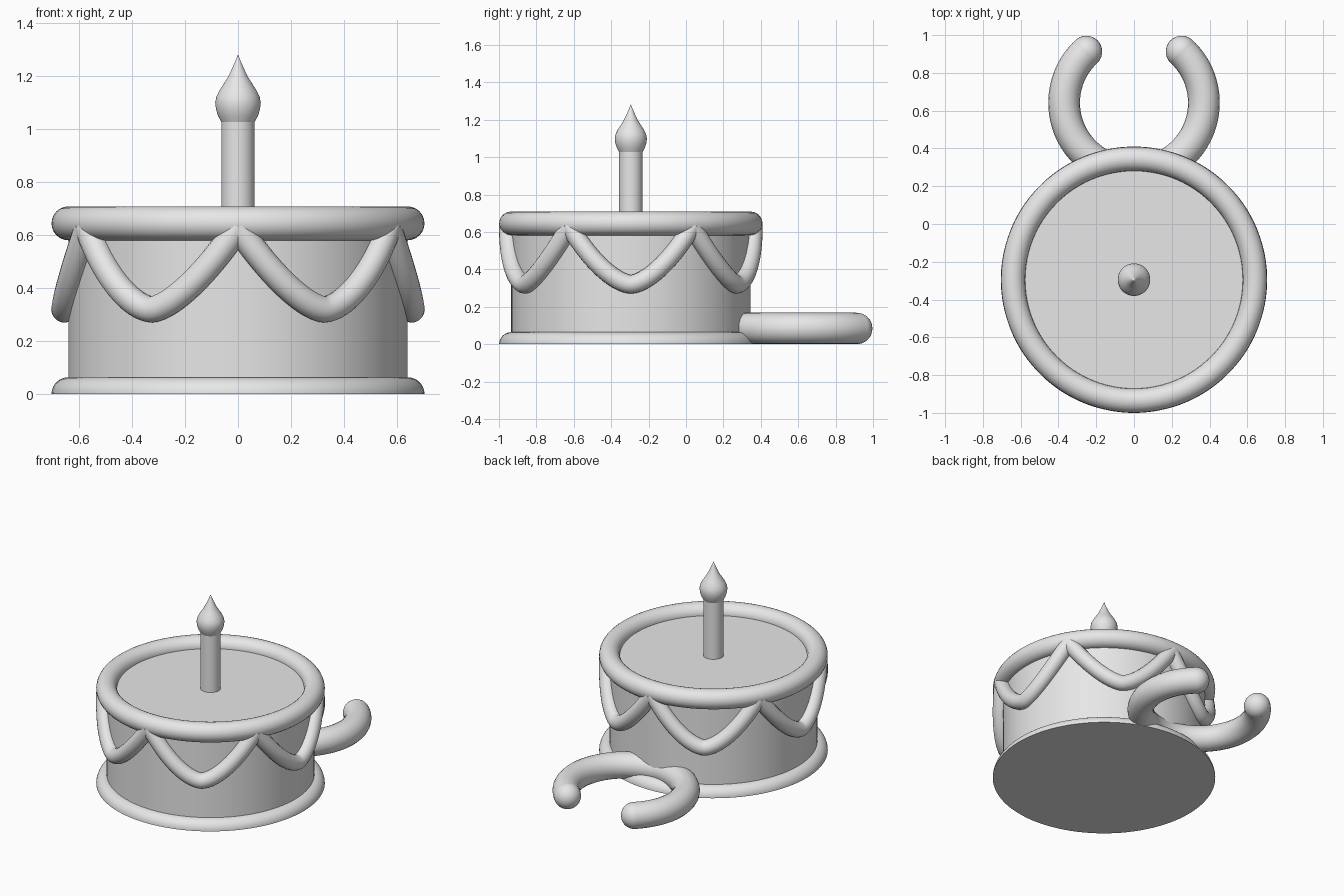
import bpy, bmesh, math
from mathutils import Vector

if "Cube" in bpy.data.objects:
    bpy.data.objects.remove(bpy.data.objects["Cube"], do_unlink=True)

CENTRE = Vector((0, -0.295, 0))   # axis of the cake
BODY_R, ROLL_R = 0.64, 0.064

grey = bpy.data.materials.new("plain_grey")
grey.use_nodes = True
grey.diffuse_color = (0.8, 0.8, 0.8, 1)
grey.node_tree.nodes["Principled BSDF"].inputs["Base Color"].default_value = (0.8, 0.8, 0.8, 1)


def finish(obj, angle=40):
    obj.data.materials.clear()
    obj.data.materials.append(grey)
    bpy.ops.object.select_all(action='DESELECT')
    obj.select_set(True)
    bpy.context.view_layer.objects.active = obj
    bpy.ops.object.shade_smooth_by_angle(angle=math.radians(angle))
    return obj


def lathe(name, profile, steps=96, closed=False):
    """Turn an (r, z) profile around the cake axis."""
    bm = bmesh.new()
    verts = [bm.verts.new((r, 0, z)) for r, z in profile]
    edges = [bm.edges.new(pair) for pair in zip(verts, verts[1:])]
    if closed:
        edges.append(bm.edges.new((verts[-1], verts[0])))
    bmesh.ops.spin(bm, geom=verts + edges, axis=(0, 0, 1), cent=(0, 0, 0),
                   angle=math.tau, steps=steps)
    bmesh.ops.remove_doubles(bm, verts=bm.verts, dist=1e-5)
    bmesh.ops.recalc_face_normals(bm, faces=bm.faces)
    mesh = bpy.data.meshes.new(name)
    bm.to_mesh(mesh)
    bm.free()
    obj = bpy.data.objects.new(name, mesh)
    obj.location = CENTRE
    bpy.context.collection.objects.link(obj)
    return finish(obj)


def tube(name, points, radius):
    """Round tube along a path, as a mesh."""
    curve = bpy.data.curves.new(name, 'CURVE')
    curve.dimensions = '3D'
    curve.bevel_depth = radius
    curve.bevel_resolution = 8
    curve.use_fill_caps = True
    spline = curve.splines.new('POLY')
    spline.points.add(len(points) - 1)
    for p, co in zip(spline.points, points):
        p.co = (*co, 1)
    obj = bpy.data.objects.new(name, curve)
    bpy.context.collection.objects.link(obj)
    bpy.ops.object.select_all(action='DESELECT')
    obj.select_set(True)
    bpy.context.view_layer.objects.active = obj
    bpy.ops.object.convert(target='MESH')
    return finish(bpy.context.view_layer.objects.active)


def arc(r, z, radius, start, end, n):
    angles = [math.radians(start + (end - start) * i / n) for i in range(n + 1)]
    return [(r + radius * math.cos(a), z + radius * math.sin(a)) for a in angles]


# Cake body, half-round base and rolled rim
lathe("cake_body", [(0, 0.01), (BODY_R, 0.01), (BODY_R, 0.645), (0, 0.645)])
lathe("base_trim", [(0, 0)] + arc(BODY_R, 0, ROLL_R, 0, 90, 10) + [(BODY_R - 0.02, ROLL_R)])
lathe("top_rim", arc(BODY_R, 0.645, ROLL_R, 0, 345, 23), closed=True)

# Candle and teardrop flame
lathe("candle", [(0, 0.63), (0.063, 0.63), (0.063, 1.03), (0, 1.03)], steps=48)
lathe("flame", [(0, 1.02), (0.062, 1.025), (0.075, 1.05), (0.083, 1.075), (0.086, 1.1),
                (0.082, 1.122), (0.07, 1.147), (0.055, 1.17), (0.038, 1.197),
                (0.022, 1.23), (0.009, 1.26), (0, 1.283)], steps=48)

# Six hanging swags, meeting under the rim
for k in range(6):
    path = []
    for i in range(41):
        t = i / 20 - 1
        a = math.radians(60 * k + 30 * t)
        z = 0.32 + 0.31 * abs(t) ** 1.6
        path.append(CENTRE + Vector((0.655 * math.cos(a), 0.655 * math.sin(a), z)))
    tube(f"swag_{k + 1}", path, 0.05)

# Open ring handle lying at the back, with rounded tips
HANDLE_R, TUBE_R, GAP = 0.37, 0.084, 43
ring = []
for i in range(81):
    a = math.radians(90 + GAP + (360 - 2 * GAP) * i / 80)
    ring.append(Vector((HANDLE_R * math.cos(a), 0.642 + HANDLE_R * math.sin(a), TUBE_R)))
tube("ring_handle", ring, TUBE_R)
for side, tip in (("right", ring[0]), ("left", ring[-1])):
    bpy.ops.mesh.primitive_uv_sphere_add(segments=32, ring_count=16, radius=TUBE_R, location=tip)
    ball = bpy.context.object
    ball.name = f"handle_tip_{side}"
    finish(ball)
